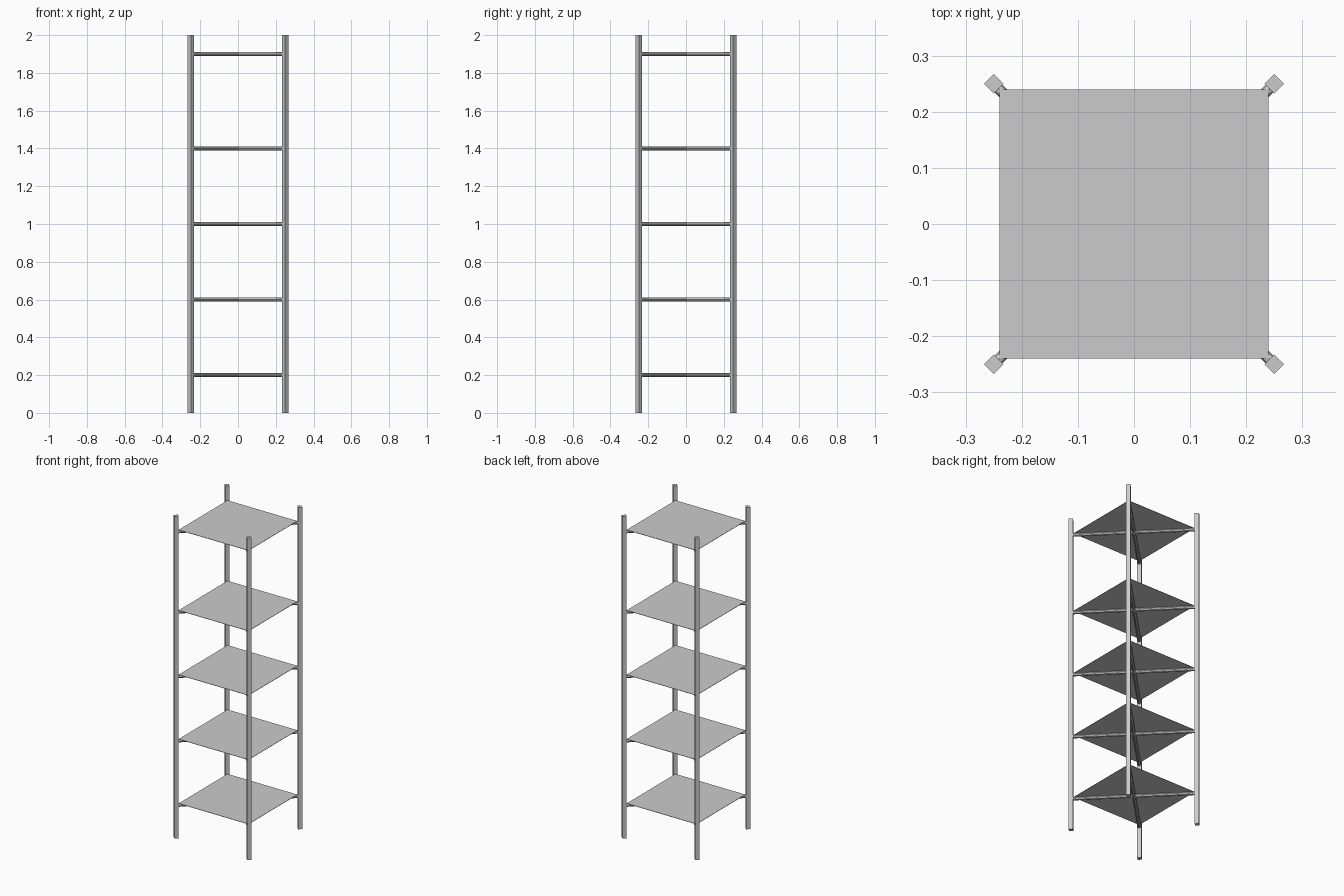
import bpy
from math import pi, sqrt

if "Cube" in bpy.data.objects:
    bpy.data.objects.remove(bpy.data.objects["Cube"])

C = 0.25          # post centre offset
HEIGHT = 2.0
SHELF_LEVELS = (0.2, 0.6, 1.0, 1.4, 1.9)


def post(name, x, y):
    # four-sided prism with its corners on the axes
    bpy.ops.mesh.primitive_cylinder_add(vertices=4, radius=0.0172, depth=HEIGHT,
                                        location=(x, y, HEIGHT / 2))
    bpy.context.object.name = name


def brace(name, z, angle):
    # slim rod running diagonally from post to post
    bpy.ops.mesh.primitive_cylinder_add(vertices=8, radius=0.01, depth=2 * C * sqrt(2),
                                        location=(0, 0, z), rotation=(0, pi / 2, angle))
    bpy.context.object.name = name


def shelf(name, z):
    # thin square panel resting on the braces
    bpy.ops.mesh.primitive_cube_add(size=1, location=(0, 0, z + 0.01))
    ob = bpy.context.object
    ob.name = name
    ob.scale = (0.48, 0.48, 0.002)


# corner posts
for sx, side in ((-1, "left"), (1, "right")):
    for sy, end in ((-1, "front"), (1, "back")):
        post(f"{end}_{side}_post", sx * C, sy * C)

# shelves with crossed braces
for i, z in enumerate(SHELF_LEVELS, 1):
    brace(f"brace_a_{i}", z, pi / 4)
    brace(f"brace_b_{i}", z, -pi / 4)
    shelf(f"shelf_{i}", z)
